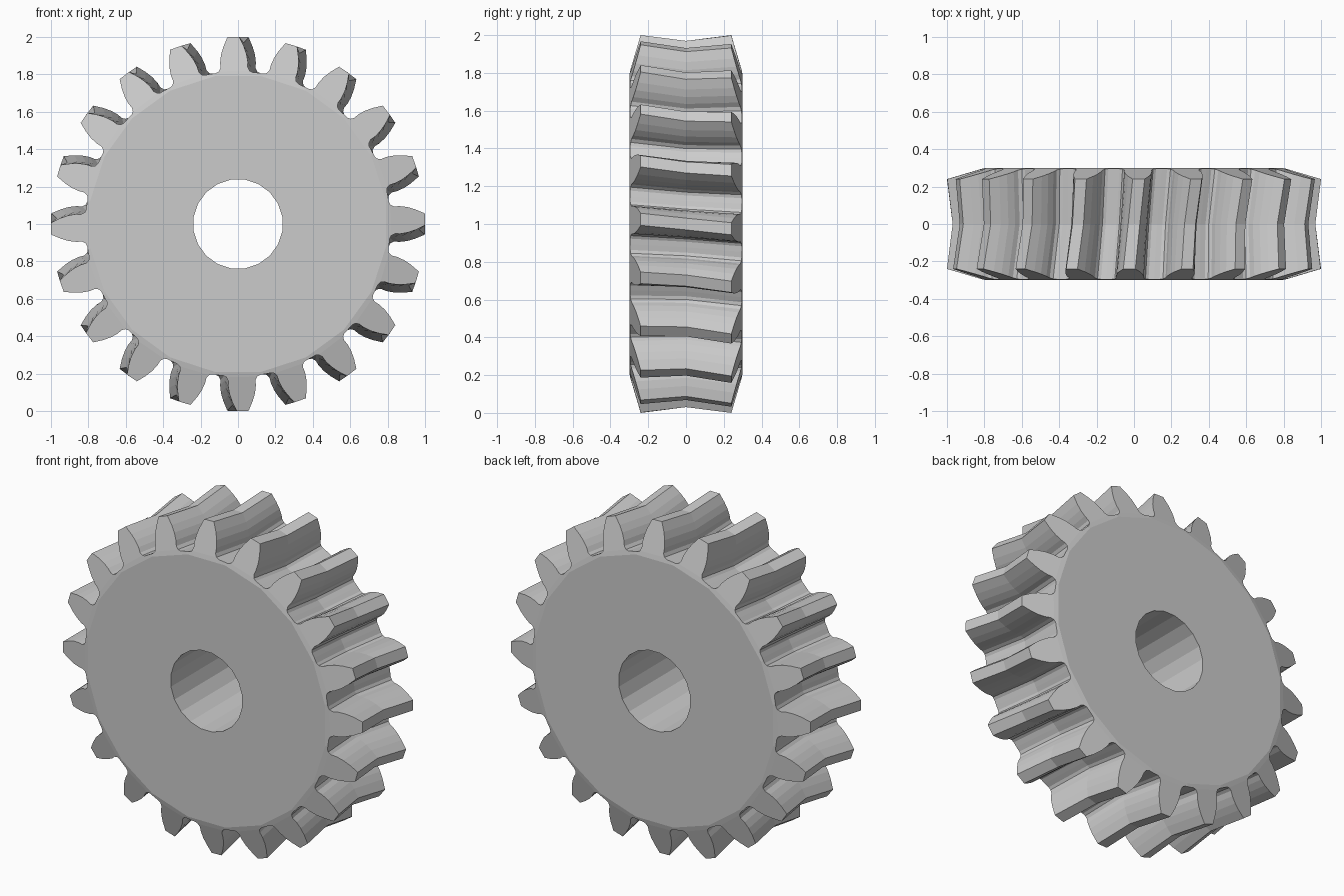
import bpy, bmesh
from math import sin, cos, pi

if "Cube" in bpy.data.objects:
    bpy.data.objects.remove(bpy.data.objects["Cube"], do_unlink=True)

TEETH = 20
PITCH = 2 * pi / TEETH
TWIST = 0.025          # lean of each tooth end
THROAT = 0.03          # how far the middle of the rim dips
HALF_WIDTH, TIP_WIDTH = 0.30, 0.24
DISC_RADIUS, BORE_RADIUS = 0.80, 0.24

# One flank of a tooth, from root to tip: radius and half thickness
FLANK = [(0.815, 0.098), (0.822, 0.082), (0.84, 0.073), (0.87, 0.074),
         (0.91, 0.068), (0.95, 0.055), (1.0, 0.032)]
half = [(r, w / r) for r, w in FLANK]
tooth = [(0.815, -PITCH / 2)] + [(r, -a) for r, a in half] + [(r, a) for r, a in reversed(half)]
N = len(tooth)

bm = bmesh.new()


def point(radius, angle, y):
    return bm.verts.new((radius * sin(angle), y, 1 + radius * cos(angle)))


def rim(side):
    """Toothed outline at the front (-1), middle (0) or back (1)."""
    verts = []
    for i in range(TEETH):
        for r, a in tooth:
            slope = (HALF_WIDTH - TIP_WIDTH) * (1 - r) / (1 - DISC_RADIUS)
            y = side * (TIP_WIDTH + slope)
            drop = 0 if side else THROAT
            verts.append(point(r - drop, a + i * PITCH + side * TWIST, y))
    return verts


def circle(radius, side):
    return [point(radius, (i - 0.5) * PITCH, side * HALF_WIDTH) for i in range(TEETH)]


def bridge(first, second):
    n = len(first)
    for i in range(n):
        j = (i + 1) % n
        bm.faces.new((first[i], first[j], second[j], second[i]))


# Tooth flanks and valleys, in two runs meeting at the throat
rims = {side: rim(side) for side in (-1, 0, 1)}
bridge(rims[-1], rims[0])
bridge(rims[0], rims[1])

# Sloped tooth ends, chamfer ring and flat disc on both sides
bores = []
for side in (-1, 1):
    outline, disc, bore = rims[side], circle(DISC_RADIUS, side), circle(BORE_RADIUS, side)
    for i in range(TEETH):
        ring = [outline[(i * N + k) % len(outline)] for k in range(N + 1)]
        bm.faces.new(ring[2:-2])
        bm.faces.new(ring[:3] + ring[-3:] + [disc[(i + 1) % TEETH], disc[i]])
    bridge(disc, bore)
    bores.append(bore)

# Wall of the central hole
bridge(*bores)
bmesh.ops.recalc_face_normals(bm, faces=bm.faces)

mesh = bpy.data.meshes.new("gear_wheel")
bm.to_mesh(mesh)
bm.free()
gear = bpy.data.objects.new("gear_wheel", mesh)
bpy.context.collection.objects.link(gear)

# Plain grey metal
grey = bpy.data.materials.new("light_grey")
grey.use_nodes = True
colour = (0.6, 0.6, 0.6, 1)
grey.diffuse_color = colour
grey.node_tree.nodes["Principled BSDF"].inputs["Base Color"].default_value = colour
mesh.materials.append(grey)
